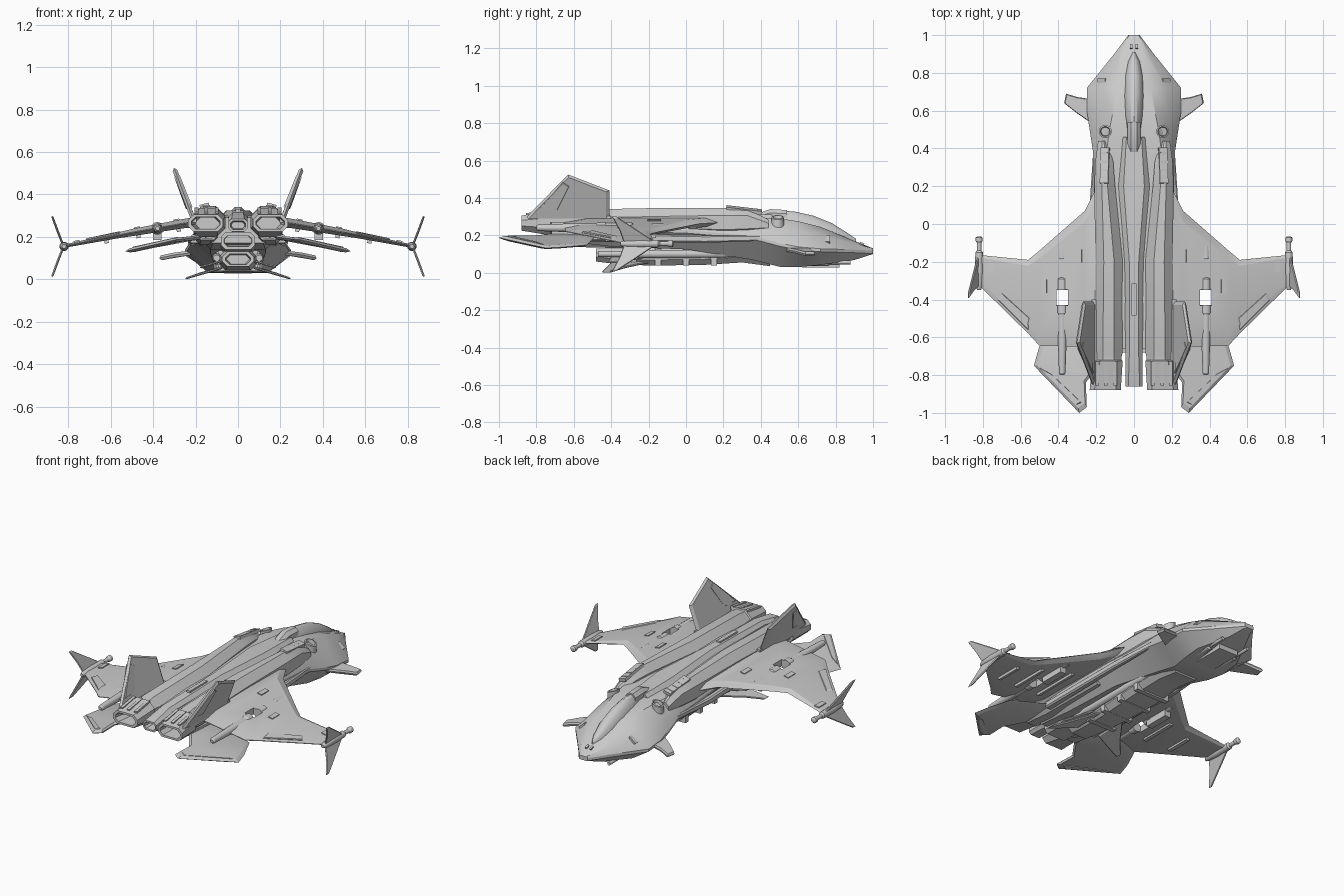
import bpy, bmesh, math
from mathutils import Vector, Matrix


def finish(name, bm, mirror=False):
    bmesh.ops.recalc_face_normals(bm, faces=bm.faces)
    me = bpy.data.meshes.new(name)
    bm.to_mesh(me)
    bm.free()
    ob = bpy.data.objects.new(name, me)
    bpy.context.collection.objects.link(ob)
    if mirror:
        m = ob.modifiers.new("mirror", 'MIRROR')
        m.use_mirror_merge = False
    return ob


def loft(name, rings, mirror=False):
    """Skin a list of equal-length closed rings and cap both ends."""
    bm = bmesh.new()
    vs = [[bm.verts.new(p) for p in r] for r in rings]
    n = len(vs[0])
    for a, b in zip(vs, vs[1:]):
        for i in range(n):
            j = (i + 1) % n
            bm.faces.new((a[i], a[j], b[j], b[i]))
    bm.faces.new(vs[0])
    bm.faces.new(vs[-1])
    return finish(name, bm, mirror)


def sym(y, half):
    """Full cross-section at y from a right-hand half (top to bottom)."""
    return [(x, y, z) for x, z in half] + [(-x, y, z) for x, z in reversed(half)]


def octo(y, x0, x1, z0, z1, c):
    return [(x0 + c, y, z0), (x1 - c, y, z0), (x1, y, z0 + c), (x1, y, z1 - c),
            (x1 - c, y, z1), (x0 + c, y, z1), (x0, y, z1 - c), (x0, y, z0 + c)]


def plate(name, pts, t, mirror=True):
    """Thin fin from an outline, thickened along its own normal."""
    p = [Vector(q) for q in pts]
    nrm = sum((a.cross(b) for a, b in zip(p, p[1:] + p[:1])), Vector()).normalized()
    mid = sum(p, Vector()) / len(p)
    edge = [mid + (q - mid) * 0.9 for q in p]
    return loft(name, [[q + nrm * t / 2 for q in edge], p, [q - nrm * t / 2 for q in edge]], mirror)


def tube(name, x, z, prof, mirror=True, n=16):
    """Turned part along y from (y, radius) pairs."""
    return loft(name, [[(x + r * math.cos(k * math.tau / n), y, z + r * math.sin(k * math.tau / n))
                        for k in range(n)] for y, r in prof], mirror)


def box(name, c, s, mirror=True, roll=0, pitch=0):
    bm = bmesh.new()
    bmesh.ops.create_cube(bm, size=1)
    M = (Matrix.Translation(c) @ Matrix.Rotation(roll, 4, 'Y') @ Matrix.Rotation(pitch, 4, 'X')
         @ Matrix.Diagonal((*s, 1)))
    bm.transform(M)
    return finish(name, bm, mirror)


# Main hull: y, top half width, top z, chine width, chine z, bottom width, bottom z
hull = [(1.0, .02, .125, .03, .11, .02, .10), (.9, .05, .17, .105, .115, .06, .068),
        (.72, .09, .245, .25, .12, .14, .042), (.6, .11, .275, .25, .13, .14, .03),
        (.5, .13, .29, .235, .15, .12, .032), (.35, .15, .295, .212, .19, .11, .07),
        (0, .15, .30, .21, .22, .13, .125), (-.4, .15, .30, .20, .23, .13, .14), (-.66, .14, .29, .19, .24, .12, .17)]
loft("hull", [sym(y, [(tw, zt), (tw * .45 + w * .55, zt * .55 + zc * .45 + .012), (w, zc + .008),
                      (w, zc - .008), (bw, zb)]) for y, tw, zt, w, zc, bw, zb in hull])

# Canopy bubble and its raised rear fairing
can = [(.91, .006, .18), (.86, .035, .215), (.78, .055, .265), (.68, .064, .305), (.58, .062, .327),
       (.5, .05, .332), (.47, .035, .325)]
loft("canopy", [[(w * math.cos(math.pi * k / 12), y, .15 + (h - .15) * math.sin(math.pi * k / 12) ** .8)
                 for k in range(13)] for y, w, h in can])
loft("canopy_fairing", [octo(.54, -.035, .035, .25, .335, .02), octo(.45, -.035, .035, .25, .34, .02),
                        octo(.38, -.03, .03, .25, .315, .015)])

# Central spine with tail cap
loft("spine", [octo(.46, -.07, .07, .24, .31, .03), octo(.2, -.085, .085, .24, .325, .03),
               octo(-.2, -.05, .05, .23, .325, .025), octo(-.7, -.045, .045, .22, .315, .02),
               octo(-.86, -.045, .045, .225, .285, .015), octo(-.86, -.035, .035, .235, .275, .01),
               octo(-.8, -.03, .03, .24, .27, .01)])
box("spine_slot", (0, -.4, .325), (.025, .17, .012), False)

# Engine nacelles with hollow nozzles
loft("nacelle", [octo(.44, .14, .19, .22, .285, .02), octo(.33, .11, .205, .2, .34, .035),
                 octo(.2, .10, .21, .19, .347, .04), octo(-.2, .06, .205, .2, .345, .045),
                 octo(-.68, .06, .21, .2, .335, .045), octo(-.7, .065, .205, .205, .33, .04),
                 octo(-.72, .065, .205, .205, .33, .04), octo(-.725, .06, .22, .2, .335, .04),
                 octo(-.88, .07, .235, .225, .305, .025), octo(-.88, .085, .22, .237, .293, .02),
                 octo(-.76, .09, .2, .24, .29, .02)], True)
for i, x in enumerate((.10, .15, .195)):
    box(f"nozzle_rib_{i}", (x, -.79, .318), (.018, .13, .02), pitch=.15)
loft("lower_booster", [octo(-.1, .1, .2, .16, .24, .02), octo(-.55, .09, .2, .165, .24, .02),
                       octo(-.72, .1, .19, .185, .235, .015), octo(-.72, .11, .18, .195, .225, .01),
                       octo(-.64, .11, .18, .195, .225, .01)], True)
loft("centre_engine", [octo(-.3, -.09, .09, .13, .23, .02), octo(-.68, -.08, .08, .14, .22, .02),
                       octo(-.68, -.065, .065, .155, .205, .015), octo(-.58, -.06, .06, .16, .2, .015)])

# Intake slots, round vents and shoulder strips
box("intake_lip", (.155, .31, .335), (.045, .19, .02), roll=.25, pitch=-.12)
for i in range(4):
    box(f"intake_slat_{i}", (.157, .24 + i * .045, .345 - i * .005), (.035, .012, .016), roll=.25)
bm = bmesh.new()
prev = None
for r, z in ((.034, .25), (.034, .296), (.026, .298), (.022, .272)):
    ring = [bm.verts.new((.152 + r * math.cos(k * math.tau / 20), .49 + r * math.sin(k * math.tau / 20),
                          z - .35 * r * math.cos(k * math.tau / 20))) for k in range(20)]
    if prev:
        for k in range(20):
            bm.faces.new((prev[k], prev[(k + 1) % 20], ring[(k + 1) % 20], ring[k]))
    prev = ring
bm.faces.new(prev)
finish("round_vent", bm, True)
loft("shoulder_rail", [octo(.4, .195, .215, .17, .2, .005), octo(.1, .2, .235, .16, .2, .008),
                       octo(-.5, .18, .225, .17, .21, .008)], True)

# Ventral pod with hollow tail and side pipes
loft("ventral_pod", [octo(.45, -.1, .1, .035, .12, .03), octo(.3, -.1, .1, .055, .15, .03),
                     octo(.1, -.11, .11, .042, .14, .03), octo(-.2, -.095, .095, .038, .14, .03),
                     octo(-.4, -.08, .08, .05, .13, .025), octo(-.48, -.075, .075, .06, .13, .025),
                     octo(-.48, -.06, .06, .07, .12, .02), octo(-.4, -.055, .055, .075, .115, .02)])
tube("ventral_pipe", .1, .1, [(.25, .012), (.2, .022), (-.3, .022), (-.34, .016), (-.47, .016)])
for i, y in enumerate((.15, 0, -.15, -.28)):
    box(f"ventral_band_{i}", (0, y, .088), (.225 - i * .012, .03, .1), False)
plate("ventral_fin", [(.07, -.18, .06), (.17, -.32, .03), (.25, -.41, 0.003), (.25, -.45, 0.003), (.07, -.4, .055)], .01)
plate("ventral_strake", [(.08, -.2, .085), (.18, -.38, .055), (.18, -.42, .055), (.08, -.4, .085)], .01)

# Chin guns and sensor block
box("chin_block", (0, .72, .045), (.13, .2, .035), False)
tube("chin_gun", .09, .055, [(.6, .02), (.76, .02), (.77, .01), (.88, .01)])
box("cheek_panel", (.17, .7, .178), (.05, .14, .012), roll=.7)
box("nose_vent", (.015, .94, .155), (.012, .025, .012), pitch=-.42)

# Canards
plate("canard", [(.22, .66, .125), (.30, .672, .115), (.36, .69, .10), (.37, .64, .10), (.30, .585, .115), (.22, .53, .125)], .022)

# Wings: x, leading y, trailing y, z, half thickness
wing = [(.15, .22, -.65, .272, .025), (.21, .17, -.65, .268, .024), (.26, .07, -.65, .262, .022),
        (.5, -.14, -.645, .22, .017), (.56, -.19, -.58, .208, .014), (.81, -.165, -.335, .158, .008)]


def wing_ring(x, a, b, z, t):
    c = a - b
    return [(x, a, z), (x, a - .08 * c, z + t), (x, b + .15 * c, z + t), (x, b, z + .002),
            (x, b, z - .002), (x, b + .15 * c, z - t), (x, a - .08 * c, z - t)]


w = loft("wing", [wing_ring(*s) for s in wing])
cut = box("wing_cutter", (.38, -.39, .24), (.062, .085, .3), False)
m = w.modifiers.new("slot", 'BOOLEAN')
m.object = cut
m.solver = 'EXACT'
bpy.context.view_layer.objects.active = w
bpy.ops.object.modifier_apply(modifier="slot")
bpy.data.objects.remove(cut)
w.modifiers.new("mirror", 'MIRROR')

# Wing details: panels, flap strip, underside rails
for i, (x, y, z) in enumerate(((.29, -.17, .277), (.475, -.33, .24), (.76, -.22, .176))):
    box(f"wing_hatch_{i}", (x, y, z), (.028, .07, .014), roll=.18)
plate("wing_flap", [(.55, -.50, .222), (.7, -.365, .19), (.72, -.4, .186), (.56, -.56, .215)], .012)
for i, (x, z) in enumerate(((.28, .235), (.47, .205), (.62, .18))):
    box(f"wing_rail_{i}", (x, -.35, z), (.02, .3 - i * .07, .022), roll=.18)

# Wing guns, split by the slot
tube("gun_front", .38, .24, [(-.12, .012), (-.12, .022), (-.18, .024), (-.19, .018), (-.28, .018),
                             (-.29, .028), (-.35, .028)])
tube("gun_rear", .38, .24, [(-.43, .03), (-.47, .03), (-.48, .024), (-.6, .024), (-.79, .017), (-.8, .01)])
box("gun_mount", (.38, -.24, .21), (.04, .16, .05))

# Wing tip pods and winglets
tube("tip_pod", .82, .155, [(-.065, .008), (-.072, .018), (-.09, .018), (-.1, .012), (-.14, .012), (-.15, .02),
                            (-.25, .022), (-.33, .018), (-.35, .01)])
for nm, s in (("upper", 1), ("lower", -1)):
    plate(f"winglet_{nm}", [(.822, -.15, .155), (.845, -.24, .155 + s * .06), (.877, -.37, .155 + s * .145),
                            (.877, -.395, .155 + s * .145), (.85, -.355, .155 + s * .07), (.822, -.33, .155)], .01)

# Twin tail fins with rudder panel
plate("tail_fin", [(.21, -.41, .28), (.268, -.41, .44), (.302, -.63, .525), (.29, -.66, .495), (.21, -.87, .28)], .022)
plate("rudder", [(.231, -.69, .33), (.281, -.62, .47), (.29, -.655, .492), (.225, -.80, .33)], .028)
box("fin_root", (.21, -.62, .285), (.03, .44, .035))

# Horizontal stabilisers
plate("stabiliser", [(.17, -.48, .2), (.45, -.53, .148), (.505, -.66, .137), (.53, -.75, .132),
                     (.29, -1.0, .187), (.25, -.97, .19), (.255, -.84, .19), (.17, -.72, .2)], .02)
plate("elevator", [(.44, -.79, .152), (.505, -.755, .138), (.295, -.965, .184), (.27, -.95, .189)], .026)

# Smooth shading with sharp creases
bpy.ops.object.select_all(action='SELECT')
bpy.ops.object.shade_smooth_by_angle(angle=math.radians(25))
